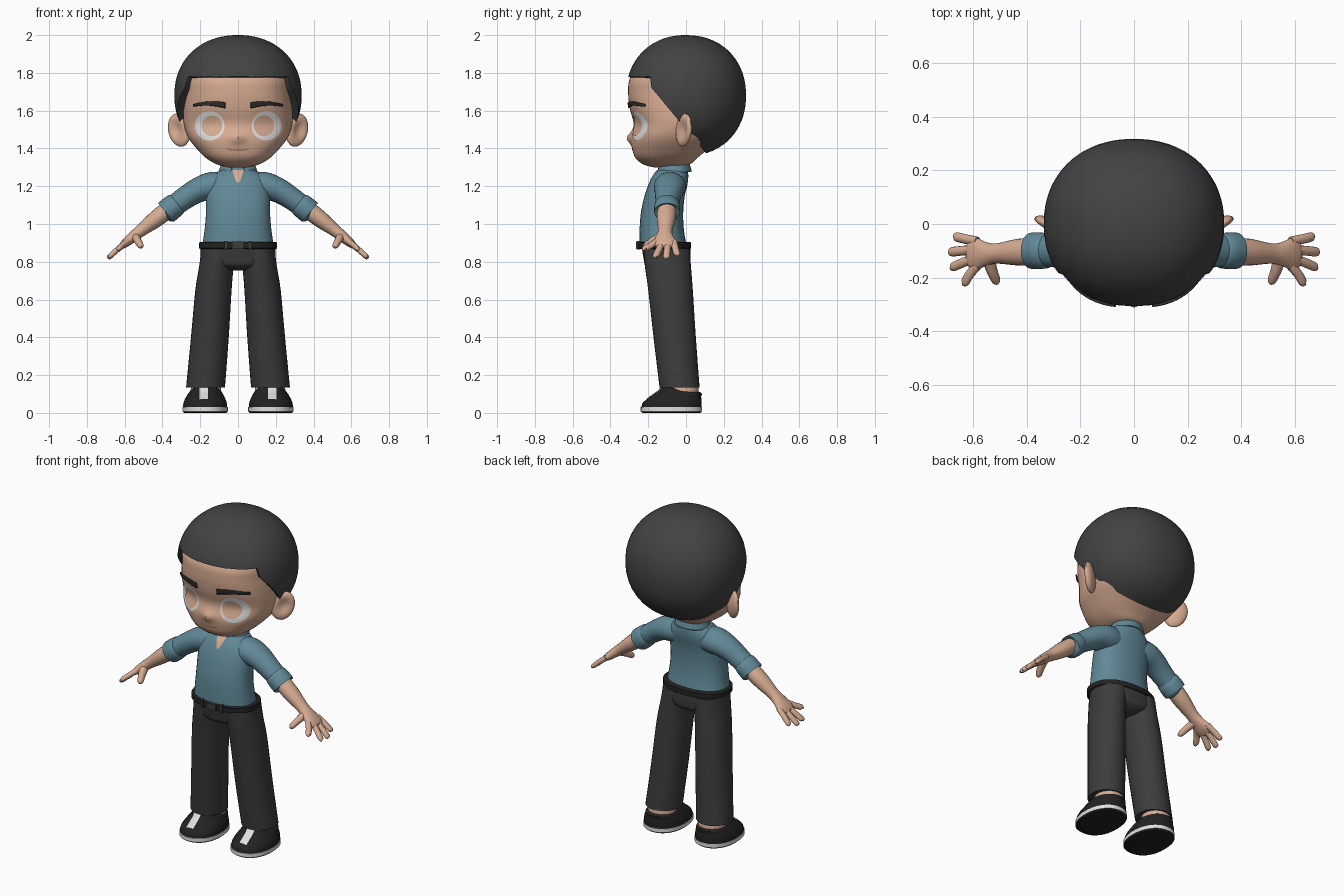
import bpy, bmesh
from math import sin, cos, pi, exp, radians
from mathutils import Vector
from mathutils.bvhtree import BVHTree

if "Cube" in bpy.data.objects:
    bpy.data.objects.remove(bpy.data.objects["Cube"], do_unlink=True)


def material(name, r, g, b):
    m = bpy.data.materials.new(name)
    m.use_nodes = True
    m.diffuse_color = (r, g, b, 1)
    m.node_tree.nodes["Principled BSDF"].inputs["Base Color"].default_value = (r, g, b, 1)
    return m


SKIN = material("skin", .68, .41, .29)
SHIRT = material("shirt blue", .12, .25, .31)
HAIR = material("hair charcoal", .056, .056, .056)
CLOTH = material("trouser grey", .045, .045, .045)
BLACK = material("shoe black", .016, .016, .016)
WHITE = material("white", .75, .75, .75)
BROW = material("brow dark", .028, .026, .025)
LIP = material("lip brown", .36, .18, .13)
parts = []


def finish(name, bm, mat):
    bmesh.ops.remove_doubles(bm, verts=bm.verts, dist=1e-5)
    bmesh.ops.recalc_face_normals(bm, faces=bm.faces)
    me = bpy.data.meshes.new(name)
    bm.to_mesh(me)
    bm.free()
    me.materials.append(mat)
    ob = bpy.data.objects.new(name, me)
    bpy.context.scene.collection.objects.link(ob)
    parts.append(ob)
    return ob


def smooth_rows(rows, steps):
    # Catmull-Rom resampling of tuples
    out = []
    for i in range(len(rows) - 1):
        a, b, c, d = (rows[max(0, min(len(rows) - 1, i + k))] for k in (-1, 0, 1, 2))
        for s in range(steps):
            t = s / steps
            out.append([.5 * (2 * q + (r - p) * t + (2 * p - 5 * q + 4 * r - w) * t * t
                              + (3 * q - p - 3 * r + w) * t ** 3) for p, q, r, w in zip(a, b, c, d)])
    return out + [list(rows[-1])]


def skin_rings(name, rings, mat, caps=True):
    bm = bmesh.new()
    vs = [[bm.verts.new(p) for p in ring] for ring in rings]
    n = len(vs[0])
    for a, b in zip(vs, vs[1:]):
        for i in range(n):
            j = (i + 1) % n
            bm.faces.new((a[i], a[j], b[j], b[i]))
    if caps:
        bm.faces.new(vs[0])
        bm.faces.new(vs[-1])
    return finish(name, bm, mat)


def loft(name, rows, mat, n=32, power=2, steps=4):
    # rows: height, centre x, half width, front y, back y
    rings = []
    for z, cx, hw, yf, yb in smooth_rows(rows, steps):
        ring = []
        for i in range(n):
            c, s = cos(2 * pi * i / n), sin(2 * pi * i / n)
            k = (abs(c) ** power + abs(s) ** power) ** (-1 / power)
            ring.append((cx + hw * k * c, (yf + yb) / 2 + (yb - yf) / 2 * k * s, z))
        rings.append(ring)
    return skin_rings(name, rings, mat)


def tube(name, rows, mat, side=1, n=20, steps=4):
    # rows: x, y, z, radius across y, radius through
    rows = smooth_rows(rows, steps)
    pts = [Vector(r[:3]) for r in rows]
    rings = []
    for i, p in enumerate(pts):
        d = (pts[min(i + 1, len(pts) - 1)] - pts[max(i - 1, 0)]).normalized()
        u = (Vector((0, 1, 0)) - d * d.y).normalized()
        v = d.cross(u)
        ring = [p + u * rows[i][3] * cos(2 * pi * k / n) + v * rows[i][4] * sin(2 * pi * k / n)
                for k in range(n)]
        rings.append([(side * q.x, q.y, q.z) for q in ring])
    return skin_rings(name, rings, mat)


def sheet(name, f, mat, nu=24, nv=4, thick=0):
    bm = bmesh.new()
    g = [[bm.verts.new(f(i / nu, j / nv)) for j in range(nv + 1)] for i in range(nu + 1)]
    for i in range(nu):
        for j in range(nv):
            bm.faces.new((g[i][j], g[i + 1][j], g[i + 1][j + 1], g[i][j + 1]))
    bmesh.ops.dissolve_degenerate(bm, edges=bm.edges, dist=1e-6)
    ob = finish(name, bm, mat)
    if thick:
        mod = ob.modifiers.new("thickness", 'SOLIDIFY')
        mod.thickness, mod.offset = thick, 0
    return ob


def projector(ob, down=False):
    # Returns a function that lays flat coordinates on the surface of a part
    tree = BVHTree.FromPolygons([v.co for v in ob.data.vertices], [p.vertices for p in ob.data.polygons])
    d = Vector((0, 0, -1)) if down else Vector((0, 1, 0))

    def place(a, b, lift):
        start = Vector((a, b, 3)) if down else Vector((a, -3, b))
        hit = tree.ray_cast(start, d)[0]
        return (hit if hit else start + d * 2.8) - d * lift
    return place


# Head
head = loft("head", [(1.298, 0, .04, -.16, -.04), (1.315, 0, .11, -.225, .02), (1.35, 0, .17, -.268, .06),
                     (1.40, 0, .22, -.285, .12), (1.46, 0, .265, -.292, .19), (1.53, 0, .287, -.278, .24),
                     (1.61, 0, .289, -.297, .27), (1.70, 0, .28, -.306, .27), (1.78, 0, .27, -.293, .26),
                     (1.88, 0, .19, -.21, .19), (1.94, 0, .08, -.08, .08)], SKIN, 64, 2.5, 6)
for v in head.data.vertices:
    x, y, z = v.co
    if y < -.1:
        v.co.y += .014 * exp(-((abs(x) - .15) ** 2 + (z - 1.52) ** 2) / .006)
        v.co.y -= .022 * exp(-(x * x + (z - 1.455) ** 2) / .0008)
face = projector(head)

# Hair shell with a straight fringe and slanted sides
CENTRE, SIZE = Vector((0, 0, 1.68)), (.337, .318, .32)


def hair_point(az, t):
    d = Vector((sin(t) * cos(az), sin(t) * sin(az), cos(t)))
    k = sum(abs(c / r) ** 2.15 for c, r in zip(d, SIZE)) ** (-1 / 2.15)
    return CENTRE + d * k


def hair_edge(az):
    t = .3
    while t < 3:
        p = hair_point(az, t)
        if p.z < 1.78 and (p.y < -.19 or p.z < 1.73 - 1.2 * (p.y + .19)):
            break
        t += .004
    return t


COLS, ROWS = 120, 24
edges = [hair_edge(2 * pi * i / COLS) for i in range(COLS)]
shell = [[hair_point(2 * pi * i / COLS, edges[i] * max(j, .05) / ROWS) for i in range(COLS)]
         for j in range(ROWS + 1)]
shell.append([CENTRE + (p - CENTRE) * .9 for p in shell[-1]])
skin_rings("hair", shell, HAIR)

# Face details and ears
sheet("mouth", lambda u, v: face(.055 * (2 * u - 1), 1.39 + .006 * (2 * u - 1) ** 2 + .007 * (v - .5), .003), LIP)
for s, side in ((1, "left"), (-1, "right")):
    def disc(cx, r, lift):
        return lambda u, v: face(s * (cx + r * v * cos(2 * pi * u)), 1.52 + r * v * sin(2 * pi * u), lift)
    sheet(side + "_eye_white", disc(.15, .078, .004), WHITE, 40, 6)
    sheet(side + "_iris", disc(.138, .055, .008), SKIN, 40, 6)
    sheet(side + "_eyebrow", lambda u, v: face(s * (.068 + .168 * u), 1.628 + .01 * sin(pi * u)
          + (v - .5) * (.03 - .016 * u), .008), BROW, thick=.008)
    bm = bmesh.new()
    bmesh.ops.create_uvsphere(bm, u_segments=24, v_segments=16, radius=1)
    for v in bm.verts:
        a, b, c = v.co
        if b < 0:
            b += 1.0 * exp(-((a - .1) ** 2 + c * c) / .3)
        a, b, c = a * .068, b * .03, c * .086
        w = radians(32)
        v.co = (s * (.313 + a * cos(w) - b * sin(w)), -.012 + a * sin(w) + b * cos(w), 1.497 + c + .25 * a)
    finish(side + "_ear", bm, SKIN)

# Neck, shirt and collar
loft("neck", [(1.2, 0, .06, -.125, -.01), (1.36, 0, .06, -.125, -.01)], SKIN)
shirt = loft("shirt", [(.88, 0, .19, -.245, .005), (.96, 0, .178, -.246, -.01), (1.05, 0, .17, -.24, -.015),
                       (1.14, 0, .17, -.222, -.008), (1.21, 0, .165, -.198, .008), (1.26, 0, .13, -.172, .012),
                       (1.30, 0, .07, -.135, .005)], SHIRT, 40, 2.3)
chest = projector(shirt)
sheet("neck_opening", lambda u, v: chest(.03 * (2 * u - 1) * v ** .6, 1.215 + .07 * v, .004), SKIN, 6, 8)


def collar(u, v):
    a = radians(-68 + 316 * u)
    r = .086 + .014 * (1 - v)
    return (r * cos(a), -.067 + .92 * r * sin(a), 1.265 + .012 * sin(a) + .045 * v)


sheet("collar", collar, SHIRT, 40, 4, .012)

# Trousers and belt
loft("hips", [(.755, 0, .07, -.17, -.03), (.78, 0, .15, -.215, .015), (.82, 0, .195, -.225, .024),
              (.88, 0, .197, -.235, .022)], CLOTH, 40, 2.3)
loft("belt", [(.868, 0, .2, -.25, .022), (.872, 0, .206, -.257, .027), (.901, 0, .206, -.257, .027),
              (.905, 0, .198, -.25, .02)], BLACK, 40, 2.3, 1)


def box(name, centre, size, mat):
    bm = bmesh.new()
    bmesh.ops.create_cube(bm, size=1)
    for v in bm.verts:
        v.co = Vector(c + a * b for c, a, b in zip(centre, v.co, size))
    return finish(name, bm, mat)


box("buckle", (0, -.257, .887), (.065, .014, .04), CLOTH)
for x in (-.065, .065):
    box("belt_loop", (x, -.25, .887), (.014, .02, .046), CLOTH)

for s, side in ((1, "left"), (-1, "right")):
    # Sleeve with rolled cuff
    tube(side + "_sleeve", [(.07, -.085, 1.2, .075, .07), (.14, -.085, 1.2, .085, .075),
                            (.21, -.09, 1.18, .078, .066), (.28, -.097, 1.138, .066, .06),
                            (.36, -.1, 1.08, .058, .056)], SHIRT, s, 28)
    tube(side + "_cuff", [(.322, -.1, 1.11, .055, .05), (.327, -.1, 1.106, .066, .062),
                          (.375, -.1, 1.067, .069, .065), (.382, -.1, 1.061, .064, .06),
                          (.384, -.1, 1.06, .045, .04)], SHIRT, s, 28, 2)
    # Bare forearm, palm, fingers and thumb
    tube(side + "_forearm", [(.34, -.1, 1.1, .05, .046), (.43, -.105, 1.03, .05, .045),
                             (.51, -.11, .968, .038, .033), (.55, -.112, .937, .044, .029),
                             (.59, -.112, .904, .06, .024), (.615, -.11, .884, .05, .017),
                             (.623, -.11, .878, .025, .008)], SKIN, s)
    for i, (x, y) in enumerate(((.64, -.218), (.684, -.16), (.69, -.104), (.672, -.048))):
        z, bx, by = .94 - .87 * (x - .55), .585, -.155 + .03 * i
        tube(side + "_finger", [(bx, by, .908, .018, .016), ((x + bx) / 2, (y + by) / 2, (z + .912) / 2, .018, .015),
                                (x - .008, y, z + .007, .017, .013), (x, y, z, .005, .004)], SKIN, s, 12)
    tube(side + "_thumb", [(.545, -.125, .935, .025, .024), (.53, -.175, .91, .022, .02),
                           (.515, -.212, .885, .017, .016), (.51, -.224, .877, .005, .005)], SKIN, s, 12)
    # Trouser leg and ankle
    loft(side + "_trouser_leg", [(.135, s * .172, .103, -.14, .072), (.4, s * .149, .1, -.172, .052),
                                 (.65, s * .13, .096, -.2, .036), (.78, s * .114, .091, -.218, .026),
                                 (.87, s * .104, .09, -.224, .02)], CLOTH)
    loft(side + "_ankle", [(.06, s * .17, .085, -.11, .07), (.11, s * .17, .082, -.1, .068),
                           (.17, s * .17, .075, -.09, .06)], SKIN)
    # Slip-on shoe with white sole and stripe
    sole = loft(side + "_sole", [(0, s * .174, .112, -.23, .076), (.008, s * .174, .12, -.24, .085),
                                 (.03, s * .174, .12, -.24, .085)], WHITE, 40, 2.2, 1)
    sole.data.materials.append(BLACK)
    for p in sole.data.polygons:
        p.material_index = int(p.normal.z < -.3)
    shoe = loft(side + "_shoe", [(.028, s * .174, .117, -.236, .082), (.055, s * .174, .114, -.228, .083),
                                 (.085, s * .173, .101, -.19, .08), (.11, s * .172, .086, -.155, .072),
                                 (.136, s * .172, .06, -.132, -.07)], BLACK, 40, 2.2)
    top = projector(shoe, True)
    sheet(side + "_shoe_stripe", lambda u, v: top(s * (.158 + .046 * v), -.21 + .08 * u, .004), WHITE, 12, 3)

# Smooth shading with crisp edges
for ob in bpy.context.selected_objects:
    ob.select_set(False)
for ob in parts:
    ob.select_set(True)
bpy.context.view_layer.objects.active = parts[0]
bpy.ops.object.shade_smooth_by_angle(angle=radians(40))
